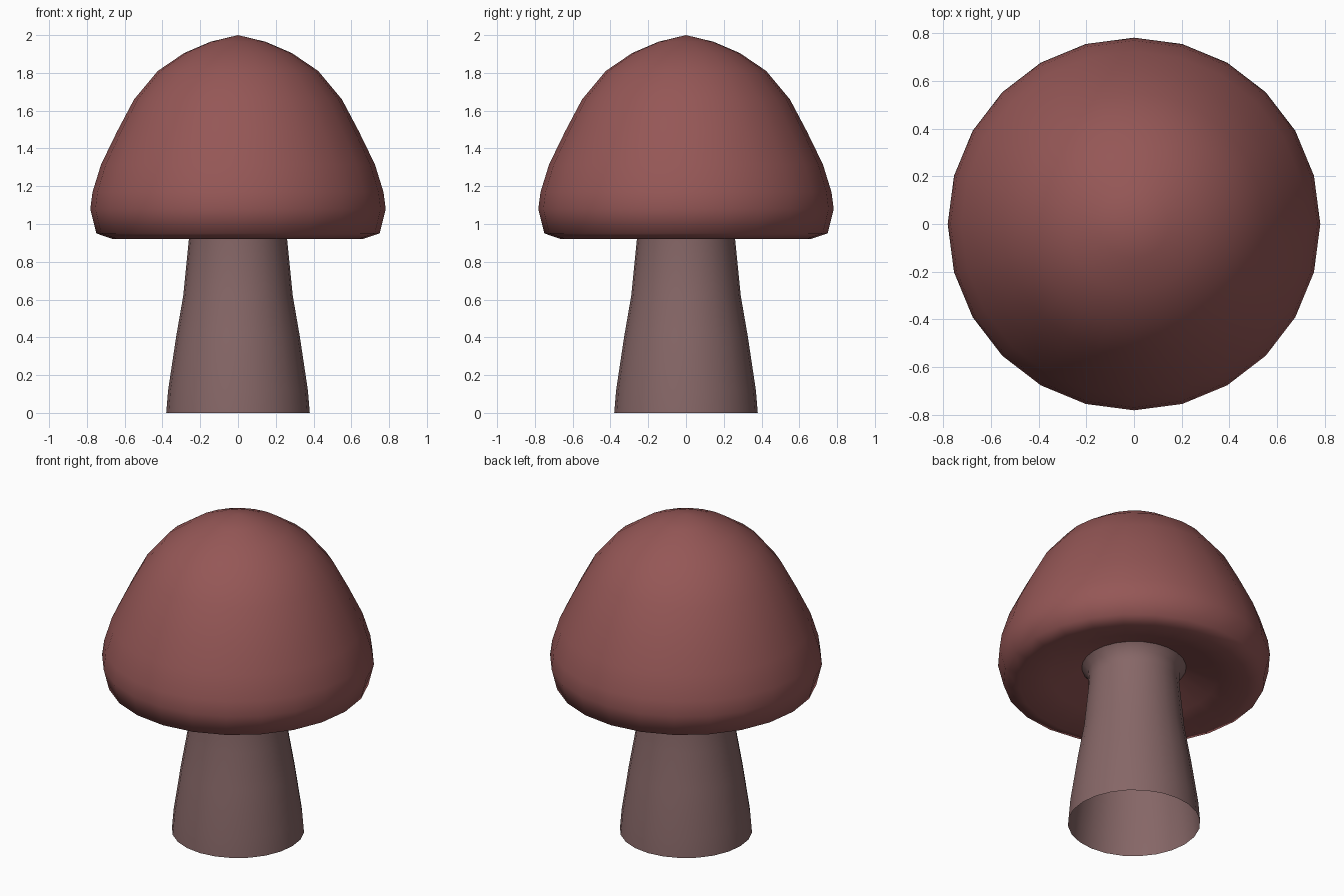
import bpy, bmesh, math

if "Cube" in bpy.data.objects:
    bpy.data.objects.remove(bpy.data.objects["Cube"])

SIDES = 24


def material(name, color):
    mat = bpy.data.materials.new(name)
    mat.diffuse_color = color
    mat.use_nodes = True
    mat.node_tree.nodes["Principled BSDF"].inputs["Base Color"].default_value = mat.diffuse_color
    return mat


def lathe(name, profile, mat):
    """Revolve (radius, z) points round the z axis; zero radius makes a pole."""
    bm = bmesh.new()
    rings = []
    for r, z in profile:
        n = 1 if r == 0 else SIDES
        rings.append([bm.verts.new((r * math.cos(2 * math.pi * i / SIDES),
                                    r * math.sin(2 * math.pi * i / SIDES), z))
                      for i in range(n)])
    for a, b in zip(rings, rings[1:]):
        for i in range(SIDES):
            j = (i + 1) % SIDES
            if len(b) == 1:
                bm.faces.new((a[i], a[j], b[0]))
            else:
                bm.faces.new((a[i], a[j], b[j], b[i]))
    for f in bm.faces:
        f.smooth = True
    mesh = bpy.data.meshes.new(name)
    bm.to_mesh(mesh)
    bm.free()
    mesh.materials.append(mat)
    obj = bpy.data.objects.new(name, mesh)
    bpy.context.collection.objects.link(obj)
    return obj


# Stem: open at the bottom, flaring where it meets the cap
lathe("stem", [(0.38, 0), (0.37, 0.12), (0.328, 0.40), (0.29, 0.62),
               (0.26, 0.92), (0.265, 0.99), (0.30, 1.03)],
      material("stem_colour", (0.24, 0.135, 0.135, 1)))

# Cap: hollowed underside, rounded lip, domed top
lathe("cap", [(0.30, 1.03), (0.48, 0.97), (0.66, 0.92), (0.75, 0.95),
              (0.782, 1.08), (0.77, 1.17), (0.725, 1.315), (0.64, 1.49),
              (0.55, 1.66), (0.425, 1.81), (0.285, 1.905), (0.145, 1.965),
              (0, 2.0)],
      material("cap_colour", (0.30, 0.095, 0.093, 1)))
